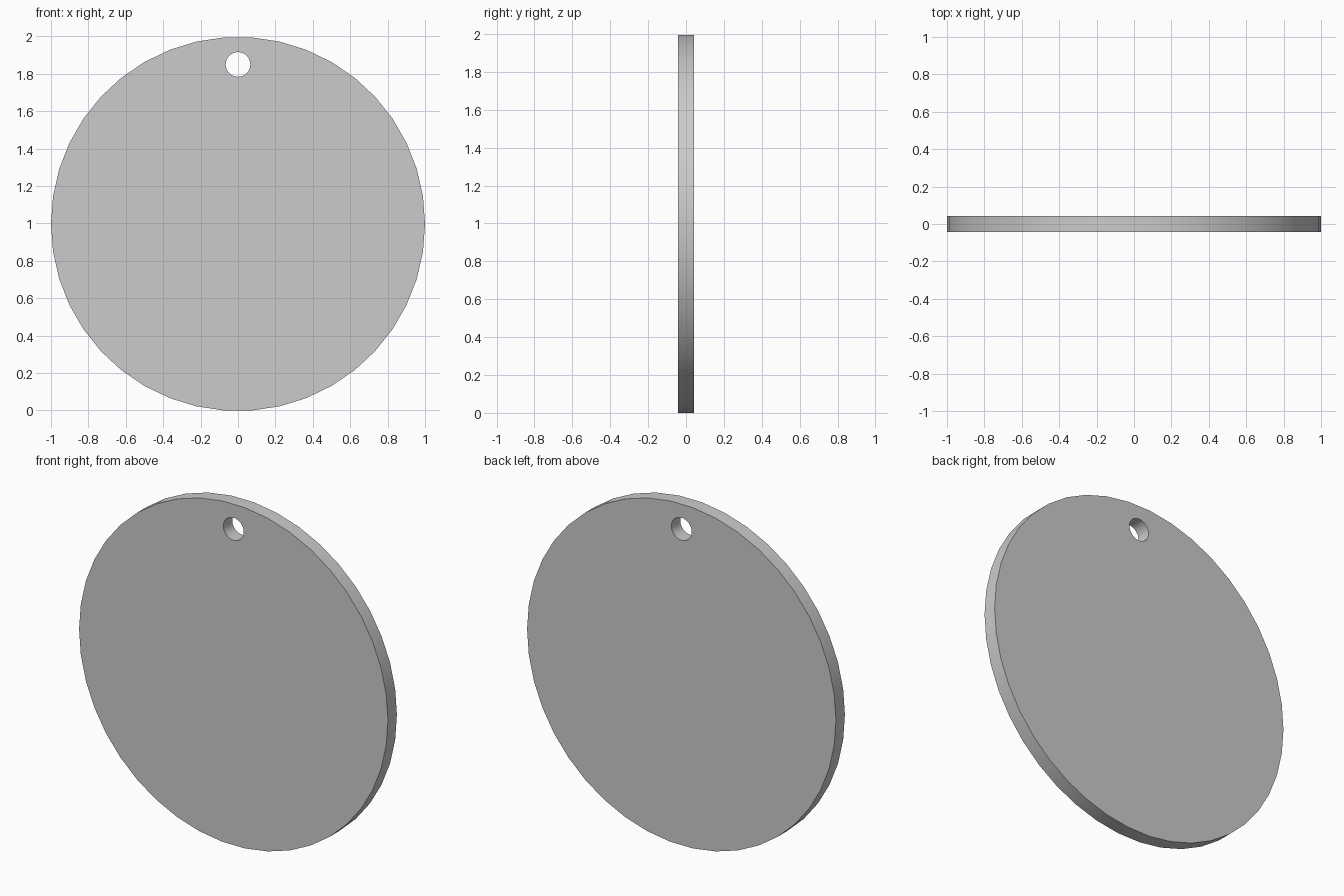
import bpy
from math import radians, pi, cos

if "Cube" in bpy.data.objects:
    bpy.data.objects.remove(bpy.data.objects["Cube"])

SIDES = 42
CENTRE_Z = cos(pi / SIDES)   # flat facet rests on the ground
THICK = 0.083


def y_cylinder(name, radius, depth, z, sides, spin=0.0):
    """Cylinder whose axis runs front to back."""
    bpy.ops.mesh.primitive_cylinder_add(
        vertices=sides, radius=radius, depth=depth,
        location=(0, 0, z), rotation=(radians(90), 0, 0))
    ob = bpy.context.object
    ob.name = name
    ob.rotation_euler.rotate_axis('Z', spin)
    bpy.ops.object.transform_apply(location=False, rotation=True, scale=True)
    return ob


# Round tag body: corners at left and right, flats at top and bottom
tag = y_cylinder("tag_disc", 1.0, THICK, CENTRE_Z, SIDES, radians(90))

# Hanging hole near the top edge
cutter = y_cylinder("hole_cutter", 0.066, 0.4, 1.85, 32)
cutter.hide_render = True

hole = tag.modifiers.new("hanging_hole", 'BOOLEAN')
hole.operation = 'DIFFERENCE'
hole.solver = 'EXACT'
hole.object = cutter

bpy.ops.object.select_all(action='DESELECT')
tag.select_set(True)
bpy.context.view_layer.objects.active = tag
bpy.ops.object.modifier_apply(modifier=hole.name)
bpy.data.objects.remove(cutter, do_unlink=True)

# Smooth rim and bore, crisp face edges
bpy.ops.object.shade_smooth_by_angle(angle=radians(30))
